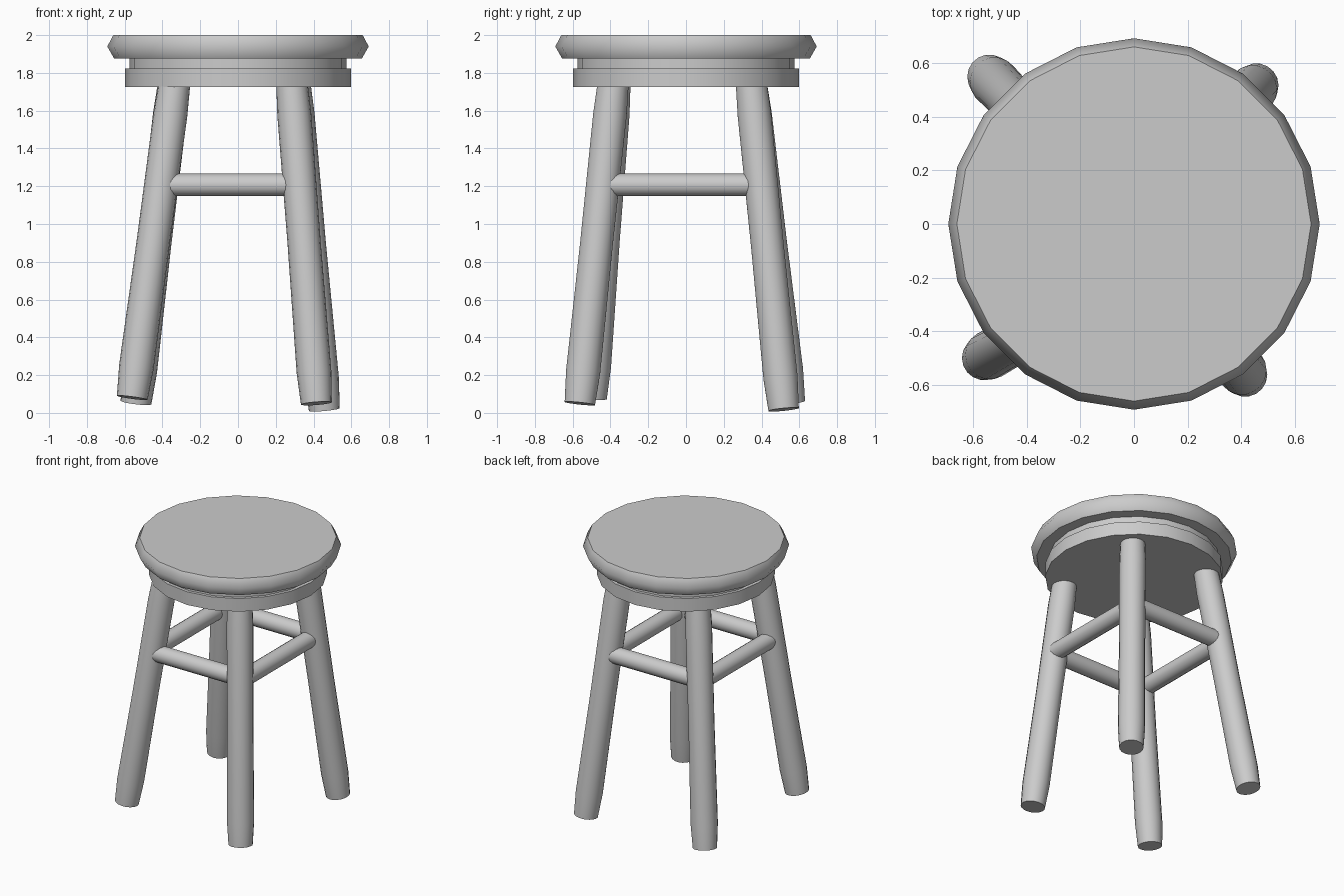
import bpy, bmesh, math
from mathutils import Vector

if "Cube" in bpy.data.objects:
    bpy.data.objects.remove(bpy.data.objects["Cube"])


def lathe(name, start, end, profile, sides, smooth_angle):
    """Closed round solid along start-end; profile is (distance, radius) pairs."""
    start, end = Vector(start), Vector(end)
    axis = (end - start).normalized()
    rot = Vector((0, 0, 1)).rotation_difference(axis)
    bm = bmesh.new()
    rings = []
    for dist, rad in profile:
        ring = []
        for i in range(sides):
            a = 2 * math.pi * i / sides
            p = Vector((rad * math.cos(a), rad * math.sin(a), dist))
            ring.append(bm.verts.new(start + rot @ p))
        rings.append(ring)
    for lo, hi in zip(rings, rings[1:]):
        for i in range(sides):
            j = (i + 1) % sides
            bm.faces.new((lo[i], lo[j], hi[j], hi[i]))
    bm.faces.new(rings[0][::-1])
    bm.faces.new(rings[-1])
    mesh = bpy.data.meshes.new(name)
    bm.to_mesh(mesh)
    bm.free()
    ob = bpy.data.objects.new(name, mesh)
    bpy.context.collection.objects.link(ob)
    bpy.ops.object.select_all(action='DESELECT')
    ob.select_set(True)
    bpy.context.view_layer.objects.active = ob
    bpy.ops.object.shade_smooth_by_angle(angle=math.radians(smooth_angle))
    return ob


UP = (0, 0, 1)
# Seat with a rounded rim
lathe("seat", (0, 0, 0), UP, [(1.875, 0.655), (1.94, 0.692), (2.0, 0.66)], 20, 58)
# Stepped support below the seat
lathe("seat_spacer", (0, 0, 0), UP, [(1.80, 0.575), (1.88, 0.575)], 20, 30)
lathe("apron", (0, 0, 0), UP, [(1.725, 0.597), (1.822, 0.597)], 20, 30)

# Splayed legs, each with its own slight lean
legs = {
    "front_left_leg": ((-0.56, -0.50, 0.08), (-0.335, -0.375, 1.75)),
    "front_right_leg": ((0.415, -0.562, 0.05), (0.285, -0.385, 1.75)),
    "back_left_leg": ((-0.54, 0.55, 0.055), (-0.34, 0.345, 1.75)),
    "back_right_leg": ((0.457, 0.517, 0.018), (0.30, 0.345, 1.75)),
}
for name, (foot, top) in legs.items():
    length = (Vector(top) - Vector(foot)).length
    lathe(name, foot, top,
          [(0, 0.082), (0.17, 0.092), (length / 2, 0.088),
           (length - 0.17, 0.09), (length, 0.083)], 18, 40)

# Stretchers joining the legs
Z = 1.207
stretchers = {
    "front_stretcher": ((-0.39, -0.43, Z), (0.32, -0.43, Z)),
    "back_stretcher": ((-0.39, 0.415, Z), (0.34, 0.415, Z)),
    "left_stretcher": ((-0.42, -0.41, Z), (-0.42, 0.40, Z)),
    "right_stretcher": ((0.345, -0.43, Z), (0.345, 0.39, Z)),
}
for name, (a, b) in stretchers.items():
    length = (Vector(b) - Vector(a)).length
    lathe(name, a, b, [(0, 0.06), (length, 0.06)], 16, 40)
